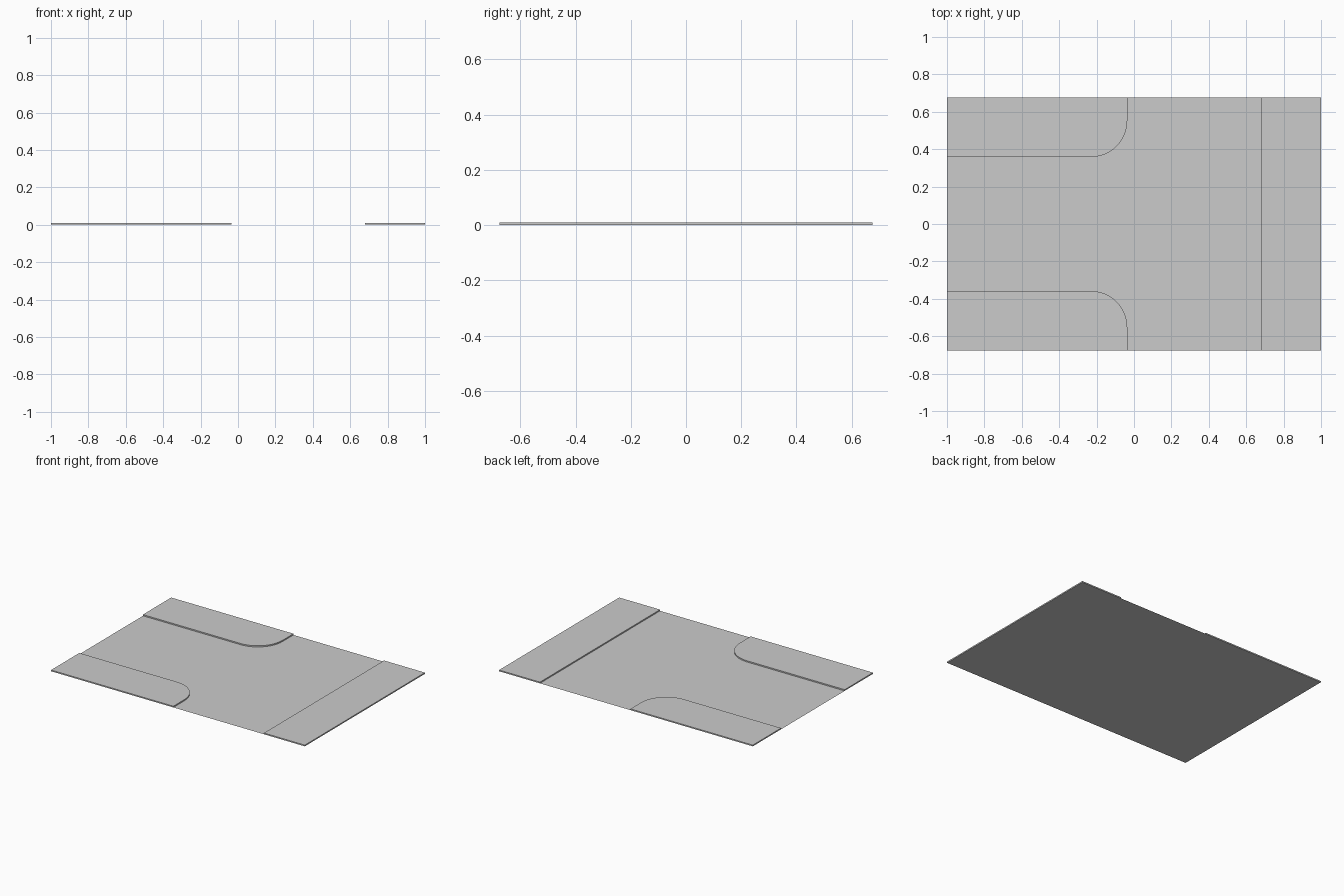
import bpy
import bmesh
from math import sin, cos, pi

if "Cube" in bpy.data.objects:
    bpy.data.objects.remove(bpy.data.objects["Cube"])

W, D, H = 1.0, 0.676, 0.009      # half length, half depth, pavement height
KERB = 0.065                     # kerb stone width
IN_X, IN_Y, R = -0.036, 0.358, 0.195   # inner pavement corner and its radius
FAR_X = 0.678                    # far pavement edge
SPLIT = -0.36                    # where the straight kerb meets the corner piece


def plate(name, outline, height=0.0):
    """Flat outline, or a closed slab standing on z = 0 when height is given."""
    bm = bmesh.new()
    face = bm.faces.new([bm.verts.new((x, y, 0)) for x, y in outline])
    if height:
        out = bmesh.ops.extrude_face_region(bm, geom=[face], use_keep_orig=True)
        top = [g for g in out["geom"] if isinstance(g, bmesh.types.BMVert)]
        bmesh.ops.translate(bm, verts=top, vec=(0, 0, height))
        bmesh.ops.recalc_face_normals(bm, faces=bm.faces[:])
    else:
        face.normal_update()
        if face.normal.z < 0:
            face.normal_flip()
    mesh = bpy.data.meshes.new(name)
    bm.to_mesh(mesh)
    bm.free()
    obj = bpy.data.objects.new(name, mesh)
    bpy.context.collection.objects.link(obj)
    return obj


def rect(x0, x1, y0, y1):
    return [(x0, y0), (x1, y0), (x1, y1), (x0, y1)]


# rounded kerb corner, from the side road round to the main road
arc = [(IN_X - R + R * cos(a), IN_Y + R + R * sin(a))
       for a in [-pi / 2 + i * pi / 24 for i in range(13)]]

# road surface of the T junction
upper = [(-W, IN_Y)] + arc + [(IN_X, D)]
lower = [(x, -y) for x, y in reversed(upper)]
plate("road", upper + [(FAR_X, D), (FAR_X, -D)] + lower)

# straight pavement on the far side
plate("far_kerb", rect(FAR_X, FAR_X + KERB, -D, D), H)
plate("far_pavement", rect(FAR_X + KERB, W, -D, D), H)

# corner pavements, mirrored front and back
corner = [(-W, IN_Y + KERB), (SPLIT, IN_Y + KERB), (SPLIT, IN_Y)] + arc + [(IN_X, D), (-W, D)]
kerb = rect(-W, SPLIT, IN_Y, IN_Y + KERB)
for side, s in (("back", 1), ("front", -1)):
    plate(side + "_corner_pavement", [(x, s * y) for x, y in corner], H)
    plate(side + "_kerb", [(x, s * y) for x, y in kerb], H)
